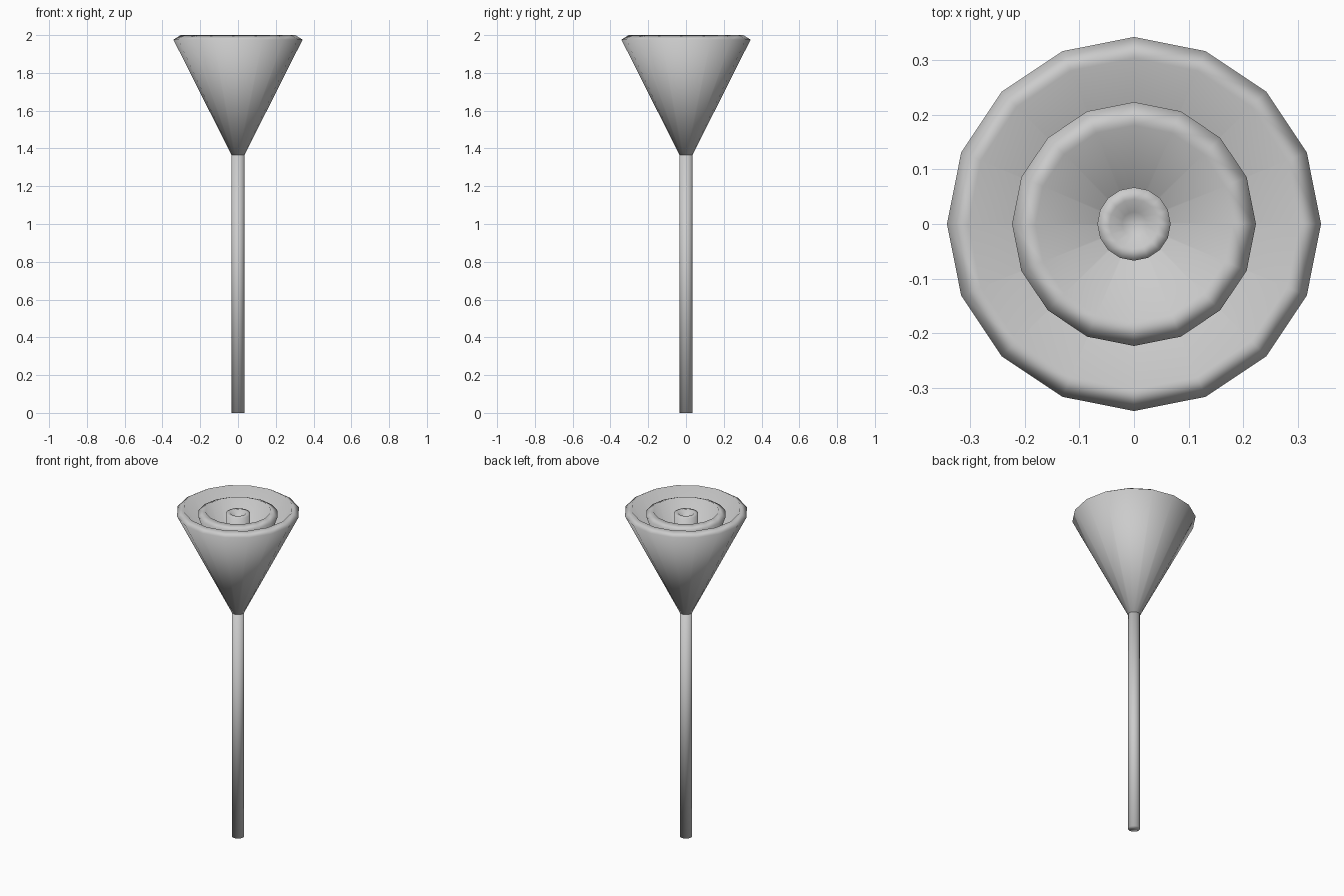
import bpy, math

if "Cube" in bpy.data.objects:
    bpy.data.objects.remove(bpy.data.objects["Cube"])

N = 16


def lathe(name, profile):
    """Revolve (radius, z) points, cap both ends, shade fully smooth."""
    verts, faces = [], []
    for r, z in profile:
        for i in range(N):
            a = 2 * math.pi * i / N
            verts.append((r * math.cos(a), r * math.sin(a), z))
    rings = len(profile)
    for k in range(rings - 1):
        for i in range(N):
            j = (i + 1) % N
            faces.append((k * N + i, k * N + j, k * N + N + j, k * N + N + i))
    faces.append(tuple(reversed(range(N))))
    faces.append(tuple((rings - 1) * N + i for i in range(N)))
    mesh = bpy.data.meshes.new(name)
    mesh.from_pydata(verts, [], faces)
    mesh.shade_smooth()
    obj = bpy.data.objects.new(name, mesh)
    bpy.context.collection.objects.link(obj)
    return obj


# Stem
lathe("stem", [(0.034, 0), (0.034, 1.37)])

# Outer petal cup: thick cone wall with a slanted rim
lathe("outer_cup", [(0.034, 1.365), (0.342, 1.976), (0.303, 2.0), (0.012, 1.42)])

# Inner petal cup
lathe("inner_cup", [(0.034, 1.42), (0.223, 1.965), (0.18, 1.985), (0.012, 1.47)])

# Central pistil with a dimpled top
lathe("pistil", [(0.03, 1.46), (0.067, 1.58), (0.067, 1.968),
                 (0.045, 1.972), (0.022, 1.945)])
